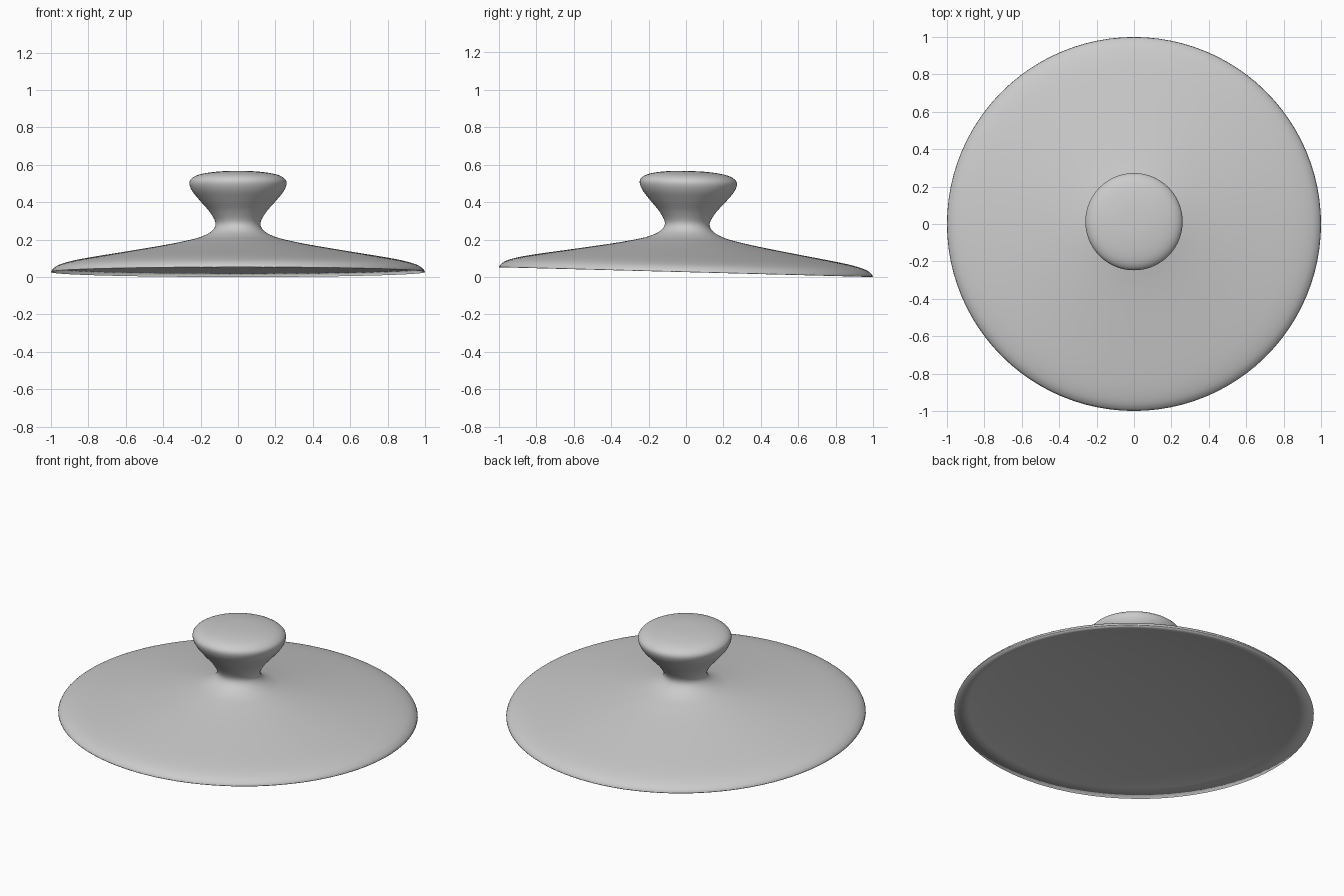
import bpy
import math
from mathutils import Vector, Matrix

cube = bpy.data.objects.get("Cube")
if cube:
    bpy.data.objects.remove(cube, do_unlink=True)

SEGMENTS = 96
TILT = math.radians(-1.5)


def material(name, color):
    mat = bpy.data.materials.new(name)
    mat.use_nodes = True
    mat.diffuse_color = color
    mat.node_tree.nodes["Principled BSDF"].inputs["Base Color"].default_value = color
    return mat


def smooth_curve(points, steps=5):
    """Catmull-Rom curve through the points."""
    pts = [Vector(p) for p in points]
    pts = [2 * pts[0] - pts[1]] + pts + [2 * pts[-1] - pts[-2]]
    out = []
    for a, b, c, d in zip(pts, pts[1:], pts[2:], pts[3:]):
        for i in range(steps):
            t = i / steps
            out.append(0.5 * (2 * b + (c - a) * t + (2 * a - 5 * b + 4 * c - d) * t**2
                              + (3 * b - a - 3 * c + d) * t**3))
    return out + [pts[-2]]


def lathe(name, profile, mat):
    """Revolve a profile that starts on the axis at the top and ends on it below."""
    verts = [(0, 0, profile[0].y)]
    rings = profile[1:-1]
    for p in rings:
        for s in range(SEGMENTS):
            a = math.tau * s / SEGMENTS
            verts.append((p.x * math.cos(a), p.x * math.sin(a), p.y))
    verts.append((0, 0, profile[-1].y))
    last = len(verts) - 1
    base = last - SEGMENTS
    faces = []
    for s in range(SEGMENTS):
        n = (s + 1) % SEGMENTS
        faces.append((0, 1 + s, 1 + n))
        faces.append((last, base + n, base + s))
        for r in range(len(rings) - 1):
            lo, hi = 1 + r * SEGMENTS, 1 + (r + 1) * SEGMENTS
            faces.append((lo + s, hi + s, hi + n, lo + n))
    mesh = bpy.data.meshes.new(name)
    mesh.from_pydata(verts, [], faces)
    mesh.materials.append(mat)
    mesh.shade_smooth()
    obj = bpy.data.objects.new(name, mesh)
    bpy.context.collection.objects.link(obj)
    return obj


# Outer surface: knob crown, waist, sloping lid and rounded rim
outer = smooth_curve([
    (0, 0.541), (0.1, 0.538), (0.19, 0.526), (0.24, 0.507), (0.26, 0.478),
    (0.245, 0.434), (0.2, 0.378), (0.15, 0.32), (0.12, 0.262), (0.14, 0.22),
    (0.2, 0.188), (0.28, 0.167), (0.4, 0.143), (0.6, 0.109), (0.8, 0.076),
    (0.9, 0.056), (0.96, 0.037), (0.99, 0.017), (1.0, 0)])

# Gently hollow underside
inner = [Vector(p) for p in (
    (0.92, 0.02), (0.75, 0.046), (0.6, 0.063), (0.45, 0.076),
    (0.25, 0.086), (0.1, 0.09), (0, 0.09))]

lid = lathe("lid_with_knob", outer + inner, material("plain grey", (0.6, 0.6, 0.6, 1)))
lid.data.transform(Matrix.Translation((0, 0, 0.0262)) @ Matrix.Rotation(TILT, 4, "X"))
